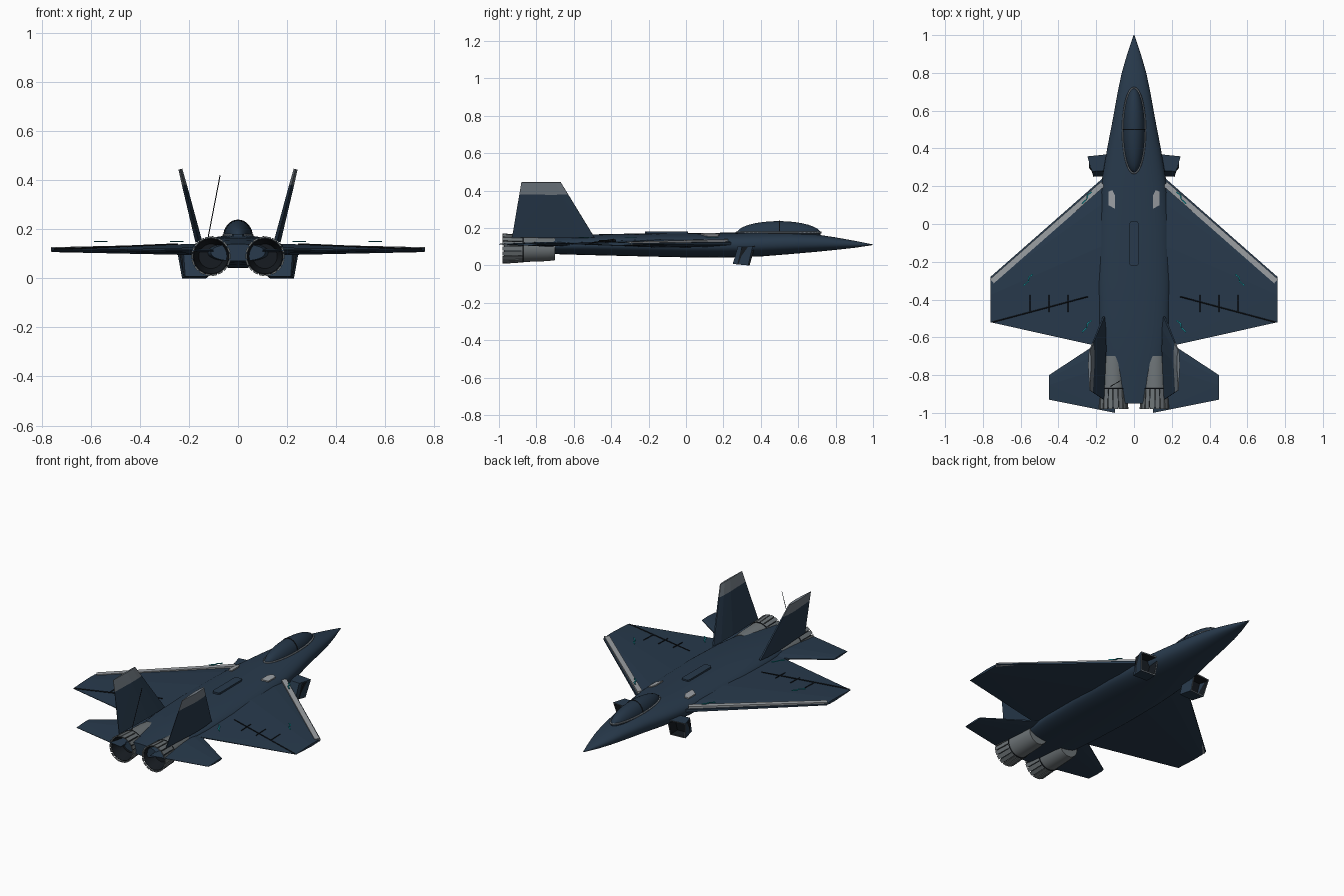
import bpy, bmesh, math
from mathutils import Vector as V

if "Cube" in bpy.data.objects:
    bpy.data.objects.remove(bpy.data.objects["Cube"])


def material(name, rgb):
    m = bpy.data.materials.new(name)
    m.diffuse_color = (*rgb, 1)
    m.use_nodes = True
    m.node_tree.nodes["Principled BSDF"].inputs["Base Color"].default_value = m.diffuse_color
    return m


NAVY = material("navy_skin", (0.021, 0.042, 0.072))
DARK = material("dark_trim", (0.008, 0.011, 0.015))
GREY = material("light_grey", (0.33, 0.35, 0.37))
TIP = material("fin_grey", (0.17, 0.20, 0.23))
METAL = material("nozzle_metal", (0.15, 0.17, 0.18))
CYAN = material("cyan_mark", (0.01, 0.28, 0.33))
GLASS = material("canopy_glass", (0.018, 0.036, 0.062))


def finish(name, bm, mats, smooth=False):
    bmesh.ops.recalc_face_normals(bm, faces=bm.faces)
    me = bpy.data.meshes.new(name)
    bm.to_mesh(me)
    bm.free()
    ob = bpy.data.objects.new(name, me)
    bpy.context.collection.objects.link(ob)
    for m in mats:
        me.materials.append(m)
    if smooth:
        bpy.ops.object.select_all(action='DESELECT')
        ob.select_set(True)
        bpy.context.view_layer.objects.active = ob
        bpy.ops.object.shade_smooth_by_angle(angle=math.radians(35))
    return ob


def hull(name, pts, mat):
    bm = bmesh.new()
    for p in pts:
        bm.verts.new(p)
    bmesh.ops.convex_hull(bm, input=bm.verts)
    return finish(name, bm, [mat])


def rod(name, a, b, r, mat):
    a, b = V(a), V(b)
    d = (b - a).normalized()
    u = d.cross(V((0, 0, 1)) if abs(d.z) < 0.9 else V((0, 1, 0))).normalized()
    w = d.cross(u)
    hull(name, [p + k * r for p in (a, b) for k in (u, w, -u, -w)], mat)


def loft(name, rings, mat, smooth=True, cap=True):
    bm = bmesh.new()
    vs = [[bm.verts.new(p) for p in r] for r in rings]
    n = len(vs[0])
    for a, b in zip(vs, vs[1:]):
        for i in range(n):
            bm.faces.new((a[i], a[(i + 1) % n], b[(i + 1) % n], b[i]))
    if cap:
        bm.faces.new(vs[0])
        bm.faces.new(vs[-1])
    return finish(name, bm, [mat], smooth)


def lathe(name, cx, cz, prof, mat, n=32, cap=True):
    loft(name, [[(cx + r * math.cos(t), y, cz + r * math.sin(t))
                 for t in (2 * math.pi * i / n for i in range(n))]
                for y, r in prof], mat, True, cap)


def surface(name, rle, rte, tle, tte, rt, tt, mat):
    """Tapered aerofoil slab between a root chord and a tip chord."""
    rle, rte, tle, tte = map(V, (rle, rte, tle, tte))
    nrm = (rte - rle).cross(tle - rle).normalized()
    pts = []
    for le, te, t in ((rle, rte, rt), (tle, tte, tt)):
        for f, k in ((0, 0.35), (0.15, 0.85), (0.4, 1), (1, 0.12)):
            for s in (1, -1):
                pts.append(le.lerp(te, f) + nrm * t * k * s)
    hull(name, pts, mat)


def ribbon(name, a, b, w, h, mat):
    a, b = V(a), V(b)
    d = (b - a).normalized()
    side = d.cross(V((0, 0, 1))).normalized() * w / 2
    hull(name, [p + side * s + V((0, 0, z)) for p in (a, b)
                for s in (1, -1) for z in (-h / 2, h / 2)], mat)


# Fuselage: y, half width, bottom, top
SECTIONS = [(1.0, 0.002, 0.109, 0.112), (0.9, 0.036, 0.094, 0.132),
            (0.8, 0.065, 0.083, 0.15), (0.7, 0.086, 0.073, 0.165),
            (0.55, 0.113, 0.06, 0.176), (0.4, 0.142, 0.048, 0.177),
            (0.2, 0.176, 0.042, 0.175), (0.0, 0.19, 0.043, 0.172),
            (-0.3, 0.195, 0.05, 0.17), (-0.55, 0.185, 0.056, 0.165),
            (-0.75, 0.165, 0.062, 0.155), (-0.95, 0.11, 0.07, 0.14)]


def superellipse(y, w, lo, hi, n=40, e=2 / 2.3):
    out = []
    for i in range(n):
        t = 2 * math.pi * i / n
        c, s = math.cos(t), math.sin(t)
        out.append((w * math.copysign(abs(c) ** e, c), y,
                    (lo + hi) / 2 + (hi - lo) / 2 * math.copysign(abs(s) ** e, s)))
    return out


loft("fuselage", [superellipse(*s) for s in SECTIONS], NAVY)

# Canopy bubble, base frame and cross band
CY, CZ = 0.495, 0.17
bm = bmesh.new()
bmesh.ops.create_uvsphere(bm, u_segments=32, v_segments=16, radius=1)
for v in bm.verts:
    v.co = V((v.co.x * 0.058, CY + v.co.y * 0.225, CZ + v.co.z * 0.067))
finish("canopy", bm, [GLASS], True)


def ring_tube(name, pts, r, mat, cyclic):
    cu = bpy.data.curves.new(name, 'CURVE')
    cu.dimensions = '3D'
    cu.bevel_depth = r
    cu.bevel_resolution = 1
    sp = cu.splines.new('POLY')
    sp.points.add(len(pts) - 1)
    for p, c in zip(sp.points, pts):
        p.co = (*c, 1)
    sp.use_cyclic_u = cyclic
    cu.materials.append(mat)
    bpy.context.collection.objects.link(bpy.data.objects.new(name, cu))


ring_tube("canopy_frame", [(0.059 * math.cos(t), CY + 0.226 * math.sin(t), 0.176)
                           for t in (math.pi * i / 24 for i in range(48))], 0.005, TIP, True)
ring_tube("canopy_band", [(0.058 * math.cos(t), 0.5, CZ + 0.067 * math.sin(t))
                          for t in (math.pi * i / 16 for i in range(17))], 0.003, DARK, False)

# Spine plate with rounded ends
hull("spine_plate", [(x, y, z) for z in (0.16, 0.181)
                     for x, y in ((0.025, 0.0), (-0.025, 0.0), (0.018, 0.012), (-0.018, 0.012),
                                  (0.025, -0.21), (-0.025, -0.21), (0.018, -0.22), (-0.018, -0.22))], NAVY)

for s, side in ((1, "right"), (-1, "left")):
    # Wing, leading edge strip and tailplane
    surface(side + "_wing", (s * 0.1, 0.30, 0.118), (s * 0.1, -0.667, 0.118),
            (s * 0.76, -0.28, 0.115), (s * 0.76, -0.52, 0.115), 0.025, 0.008, NAVY)
    ribbon(side + "_leading_edge_strip", (s * 0.165, 0.212, 0.131),
           (s * 0.752, -0.303, 0.118), 0.03, 0.018, GREY)
    surface(side + "_tailplane", (s * 0.1, -0.57, 0.114), (s * 0.1, -1.0, 0.114),
            (s * 0.45, -0.80, 0.113), (s * 0.45, -0.93, 0.113), 0.014, 0.006, NAVY)

    # Canted fin with grey tip
    rl, rt = V((s * 0.16, -0.49, 0.15)), V((s * 0.16, -0.93, 0.15))
    tl, tt = V((s * 0.235, -0.67, 0.445)), V((s * 0.235, -0.88, 0.445))
    ml, mt = rl.lerp(tl, 0.78), rt.lerp(tt, 0.78)
    surface(side + "_fin", rl, rt, ml, mt, 0.014, 0.01, NAVY)
    surface(side + "_fin_tip", ml, mt, tl, tt, 0.01, 0.008, TIP)

    # Intake box: open front with grey rim and dark throat
    bm = bmesh.new()
    front = [(0.13, 0.37, 0.105), (0.247, 0.358, 0.105), (0.228, 0.332, 0.0), (0.13, 0.34, 0.0)]
    back = [(0.12, 0.285, 0.105), (0.222, 0.278, 0.105), (0.215, 0.25, 0.008), (0.12, 0.255, 0.008)]
    f = [bm.verts.new((s * x, y, z)) for x, y, z in front]
    b = [bm.verts.new((s * x, y, z)) for x, y, z in back]
    mouth = bm.faces.new(f)
    bm.faces.new(b)
    for i in range(4):
        bm.faces.new((f[i], f[(i + 1) % 4], b[(i + 1) % 4], b[i]))
    bmesh.ops.recalc_face_normals(bm, faces=bm.faces)
    for fc in bmesh.ops.inset_individual(bm, faces=[mouth], thickness=0.01)["faces"]:
        fc.material_index = 1
    for fc in bmesh.ops.inset_individual(bm, faces=[mouth], thickness=0.002)["faces"]:
        fc.material_index = 2
    mouth.material_index = 2
    for v in mouth.verts:
        v.co.y -= 0.06
    finish(side + "_intake", bm, [NAVY, TIP, DARK])

    # Engine nozzle: fairing, dark inner cone, separate petals
    cx, cz = s * 0.11, 0.09
    lathe(side + "_nozzle_fairing", cx, cz, [(-0.70, 0.062), (-0.74, 0.067), (-0.88, 0.072)], METAL)
    lathe(side + "_nozzle_core", cx, cz, [(-0.86, 0.068), (-0.97, 0.075), (-0.972, 0.071),
                                          (-0.9, 0.05), (-0.9, 0.004)], DARK)
    for i in range(18):
        pts = []
        for y, r in ((-0.87, 0.074), (-0.98, 0.081)):
            for a in (-0.14, 0.14):
                t = 2 * math.pi * i / 18 + a
                for q in (r, r - 0.007):
                    pts.append((cx + q * math.cos(t), y, cz + q * math.sin(t)))
        hull(f"{side}_nozzle_petal_{i}", pts, METAL)
    ring_tube(side + "_nozzle_band", [(cx + 0.073 * math.cos(t), -0.872, cz + 0.073 * math.sin(t))
                                      for t in (math.pi * i / 16 for i in range(32))], 0.003, DARK, True)

    # Light shoulder patches
    hull(side + "_shoulder_patch", [(s * x, y, z + h) for h in (-0.004, 0.005)
                                    for x, y, z in ((0.100, 0.15, 0.168), (0.115, 0.18, 0.164),
                                                    (0.136, 0.17, 0.158), (0.136, 0.10, 0.158),
                                                    (0.100, 0.08, 0.168))], GREY)

    # Cyan zigzag marks
    for j, (x, y, z) in enumerate(((0.535, -0.265, 0.15), (0.225, -0.51, 0.15), (0.225, 0.17, 0.15))):
        zig = [(0, 0), (0.022, -0.018), (0.024, -0.038), (0.05, -0.062)]
        for k, (p, q) in enumerate(zip(zig, zig[1:])):
            ribbon(f"{side}_mark_{j}_{k}", (s * (x + p[0]), y + p[1], z),
                   (s * (x + q[0]), y + q[1], z), 0.007, 0.004, CYAN)

    # Dark wing seams
    rod(side + "_wing_seam", (s * 0.245, -0.385, 0.140), (s * 0.75, -0.52, 0.118), 0.003, DARK)
    for j, x in enumerate((0.35, 0.45, 0.55)):
        z = 0.139 - (x - 0.25) * 0.035
        rod(f"{side}_wing_tick_{j}", (s * x, -0.375, z), (s * x, -0.465, z - 0.003), 0.003, DARK)

# Thin antenna
rod("antenna", (-0.125, -0.86, 0.15), (-0.073, -0.83, 0.42), 0.002, DARK)
